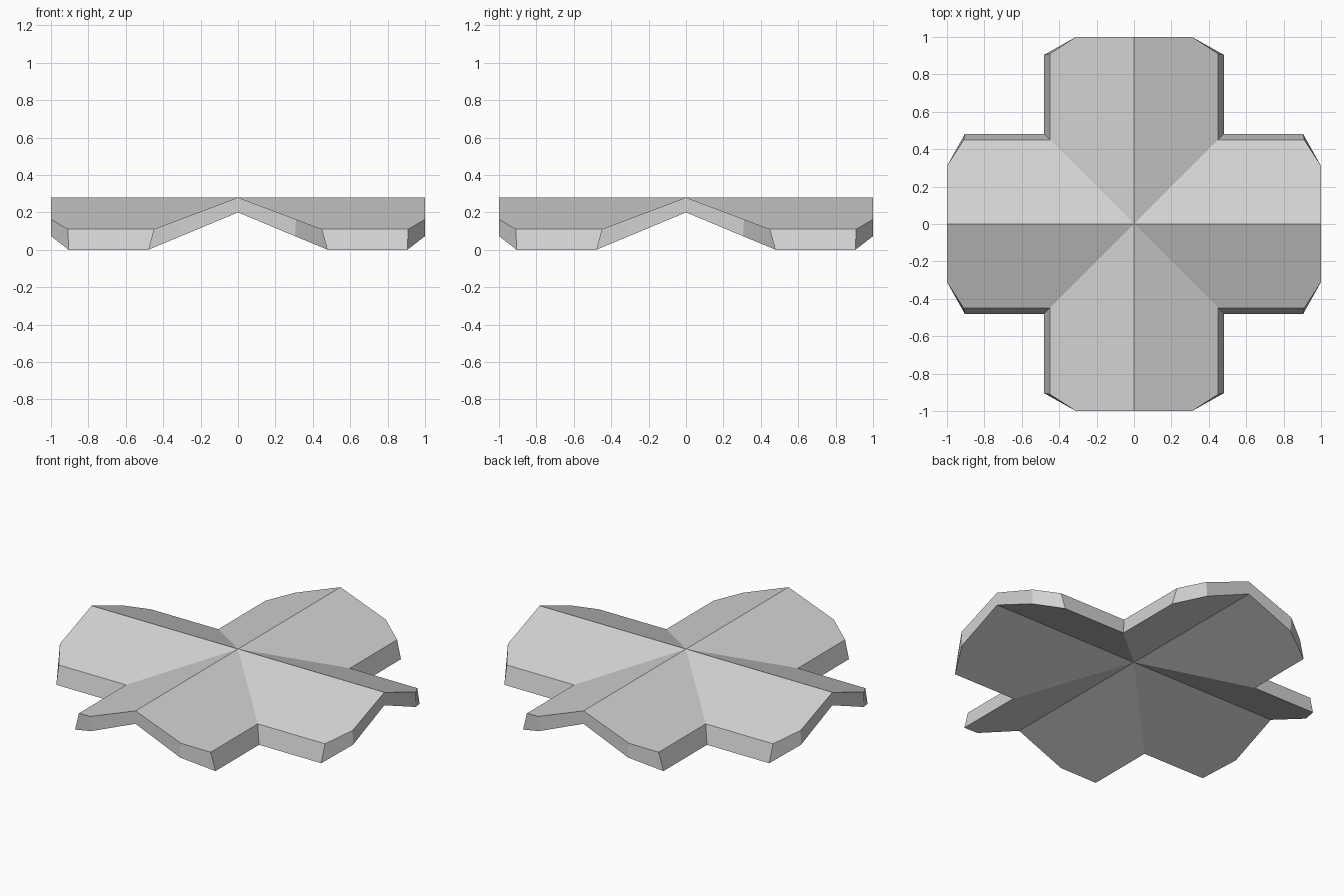
import bpy, bmesh
from mathutils import Matrix
from math import pi

cube = bpy.data.objects.get("Cube")
if cube:
    bpy.data.objects.remove(cube, do_unlink=True)

# Plain grey roof material
grey = bpy.data.materials.new("light_grey")
grey.use_nodes = True
colour = (0.65, 0.65, 0.65, 1)
grey.diffuse_color = colour
grey.node_tree.nodes["Principled BSDF"].inputs["Base Color"].default_value = colour


def half_arm(bm, turn, flip):
    """One sloping half of a gabled arm, from the middle peak to its clipped end."""
    move = Matrix.Rotation(turn, 4, 'Z') @ Matrix.Diagonal((flip, 1, 1, 1))

    def ring(outline, ridge, eave_x, eave_z):
        slope = (ridge - eave_z) / eave_x
        return [bm.verts.new(move @ Matrix.Translation((x, y, ridge - slope * x)).to_translation())
                for x, y in outline]

    top = ring([(0, 0), (0, 1), (0.31, 1), (0.45, 0.91), (0.45, 0.45)], 0.28, 0.45, 0.11)
    under = ring([(0, 0), (0, 1), (0.305, 1), (0.48, 0.905), (0.48, 0.48)], 0.20, 0.48, 0)
    bm.faces.new(top)
    bm.faces.new(under[::-1])
    # Gable end, clipped corner and eave
    for i in (1, 2, 3):
        bm.faces.new((top[i], under[i], under[i + 1], top[i + 1]))


# Four arms joined into a cross
bm = bmesh.new()
for quarter in range(4):
    for flip in (1, -1):
        half_arm(bm, quarter * pi / 2, flip)
bmesh.ops.remove_doubles(bm, verts=bm.verts, dist=0.001)
bmesh.ops.recalc_face_normals(bm, faces=bm.faces)

mesh = bpy.data.meshes.new("cross_gable_roof")
bm.to_mesh(mesh)
bm.free()
mesh.materials.append(grey)
roof = bpy.data.objects.new("cross_gable_roof", mesh)
bpy.context.collection.objects.link(roof)
